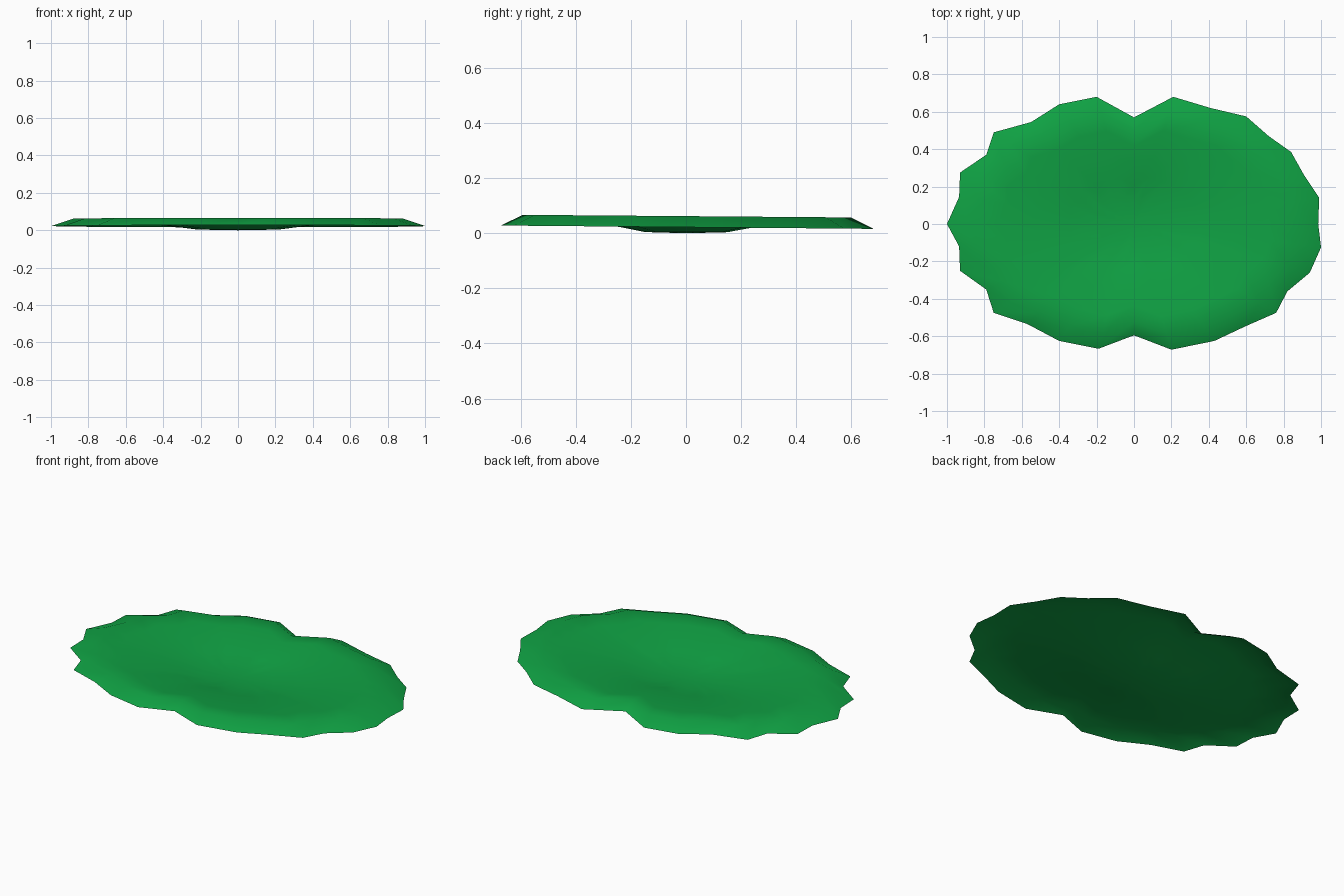
import bpy, bmesh

if "Cube" in bpy.data.objects:
    bpy.data.objects.remove(bpy.data.objects["Cube"])

# Jagged leaf outline, clockwise from the back notch
outline = [
    (0, .57), (.21, .68), (.41, .62), (.6, .575), (.72, .47), (.84, .385), (.91, .26), (.99, .14),
    (.985, 0), (1, -.125), (.94, -.26), (.82, -.36), (.76, -.475), (.6, -.545), (.43, -.625), (.2, -.672),
    (0, -.595), (-.19, -.667), (-.4, -.625), (-.57, -.535), (-.75, -.475), (-.79, -.35), (-.93, -.25), (-.935, -.12),
    (-1, 0), (-.935, .145), (-.93, .275), (-.79, .37), (-.75, .49), (-.55, .545), (-.4, .64), (-.2, .68)]

# Dish section: (fraction of outline, height) - hollow middle, raised ring, drooping edge
section = [(.22, .004), (.36, .022), (.55, .041), (.73, .055), (.88, .062), (1, .022)]

bm = bmesh.new()
centre = bm.verts.new((0, 0, 0))
rings = []
for s, z in section:
    rings.append([bm.verts.new((x * s, y * s, z - .009 * y * s * s)) for x, y in outline])

n = len(outline)
for i in range(n):
    j = (i + 1) % n
    bm.faces.new((centre, rings[0][j], rings[0][i]))
    for a, b in zip(rings, rings[1:]):
        bm.faces.new((a[i], a[j], b[j], b[i]))
bmesh.ops.recalc_face_normals(bm, faces=bm.faces)
if sum(f.normal.z for f in bm.faces) < 0:
    bmesh.ops.reverse_faces(bm, faces=bm.faces)
for f in bm.faces:
    f.smooth = True

mesh = bpy.data.meshes.new("leaf_pad")
bm.to_mesh(mesh)
bm.free()
leaf = bpy.data.objects.new("leaf_pad", mesh)
bpy.context.collection.objects.link(leaf)

# Leaf green
mat = bpy.data.materials.new("leaf_green")
mat.diffuse_color = (.005, .36, .057, 1)
mat.use_nodes = True
mat.node_tree.nodes["Principled BSDF"].inputs["Base Color"].default_value = mat.diffuse_color
mesh.materials.append(mat)
